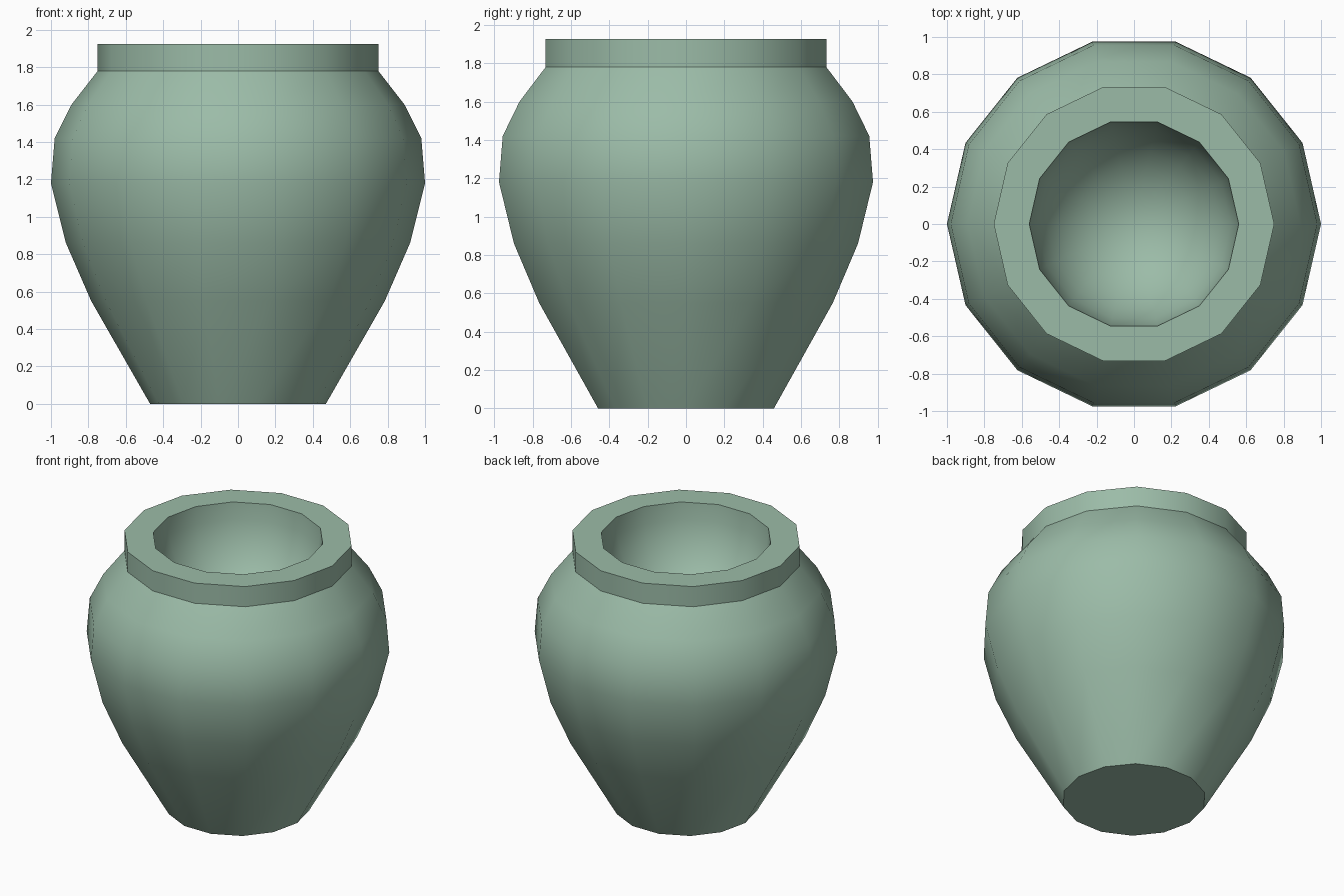
import bpy, bmesh, math

if "Cube" in bpy.data.objects:
    bpy.data.objects.remove(bpy.data.objects["Cube"])

SIDES = 14


def lathe(name, profile, mat):
    """Revolve (radius, z) points round z, closing radius-0 or open ends with caps."""
    bm = bmesh.new()
    rings = []
    for r, z in profile:
        if r < 1e-4:
            rings.append([bm.verts.new((0, 0, z))])
            continue
        rings.append([bm.verts.new((r * math.cos(2 * math.pi * i / SIDES),
                                    r * math.sin(2 * math.pi * i / SIDES), z))
                      for i in range(SIDES)])
    bm.faces.new(rings[0])
    for a, b in zip(rings, rings[1:]):
        for i in range(SIDES):
            j = (i + 1) % SIDES
            if len(b) == 1:
                bm.faces.new((a[i], a[j], b[0]))
            else:
                bm.faces.new((a[i], a[j], b[j], b[i]))
    bmesh.ops.recalc_face_normals(bm, faces=bm.faces)
    mesh = bpy.data.meshes.new(name)
    bm.to_mesh(mesh)
    bm.free()
    mesh.materials.append(mat)
    ob = bpy.data.objects.new(name, mesh)
    bpy.context.collection.objects.link(ob)
    bpy.ops.object.select_all(action='DESELECT')
    ob.select_set(True)
    bpy.context.view_layer.objects.active = ob
    bpy.ops.object.shade_smooth_by_angle(angle=math.radians(30))
    return ob


glaze = bpy.data.materials.new("green_glaze")
glaze.diffuse_color = (0.33, 0.50, 0.39, 1)
glaze.use_nodes = True
glaze.node_tree.nodes["Principled BSDF"].inputs["Base Color"].default_value = glaze.diffuse_color

# outer wall from foot to shoulder, then the collar and flat rim
outer = [(0.47, 0), (0.785, 0.55), (0.92, 0.86), (1.0, 1.18),
         (0.98, 1.42), (0.89, 1.60), (0.75, 1.78), (0.75, 1.925)]

# rounded hollow inside the rim
R, DEPTH, STEPS = 0.56, 0.62, 8
hollow = [(R * math.cos(math.pi / 2 * k / STEPS),
           1.925 - DEPTH * math.sin(math.pi / 2 * k / STEPS))
          for k in range(STEPS + 1)]

lathe("pot", outer + hollow, glaze)
